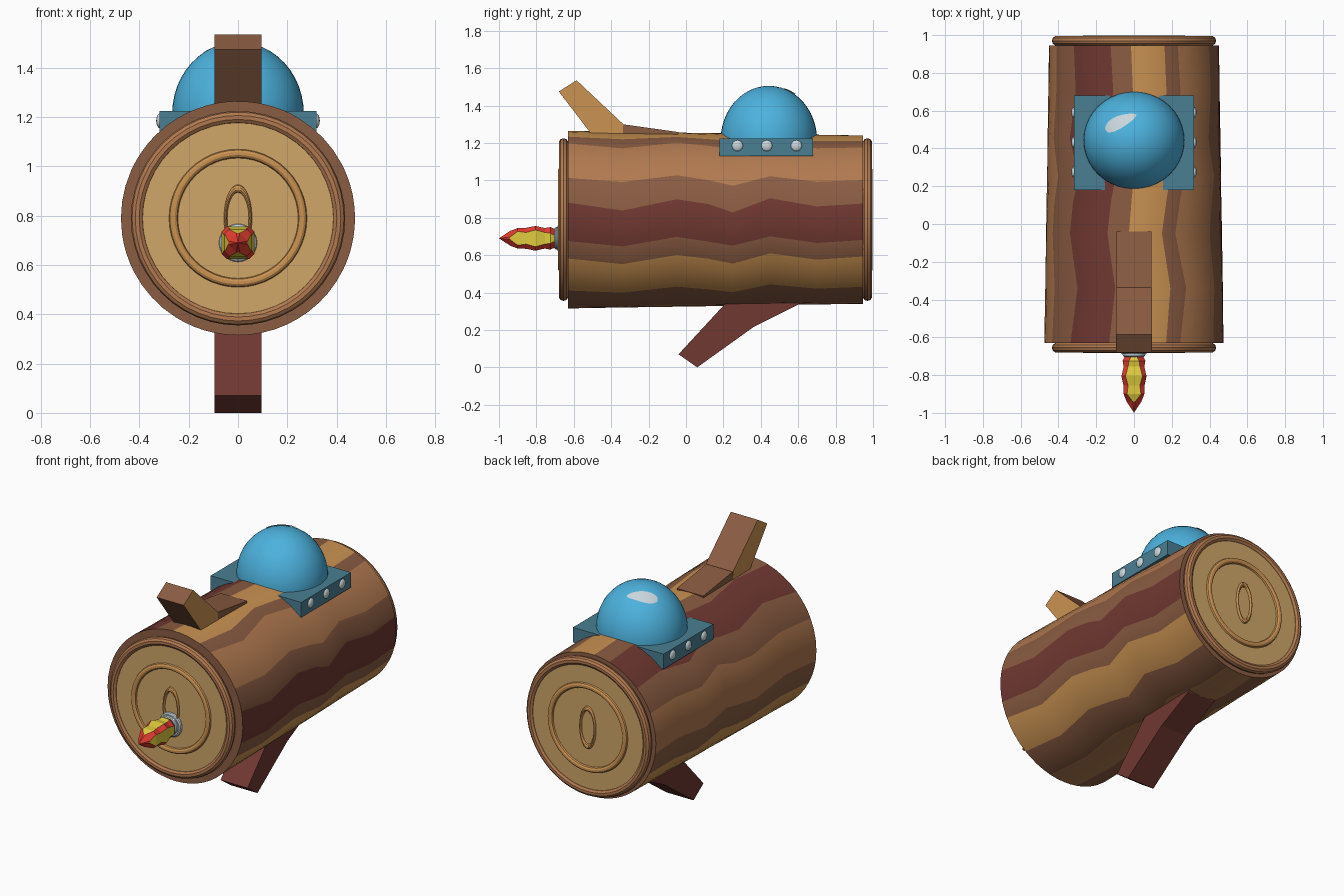
import bpy, bmesh, math, random
from mathutils import Vector

if "Cube" in bpy.data.objects:
    bpy.data.objects.remove(bpy.data.objects["Cube"], do_unlink=True)

random.seed(4)
AXIS_Z = 0.79


def material(name, rgb):
    lin = [(c / 255 / 12.92) if c < 11 else ((c / 255 + 0.055) / 1.055) ** 2.4 for c in rgb]
    m = bpy.data.materials.new(name)
    m.use_nodes = True
    m.diffuse_color = (*lin, 1)
    m.node_tree.nodes["Principled BSDF"].inputs["Base Color"].default_value = (*lin, 1)
    return m


maroon = material("maroon bark", (112, 56, 49))
brown = material("brown bark", (138, 92, 66))
rust = material("light brown bark", (178, 122, 80))
golden = material("golden wood", (203, 147, 82))
tan = material("tan cut wood", (208, 167, 106))
blue = material("sky blue", (76, 178, 222))
teal = material("dull teal", (74, 127, 146))
pale = material("pale metal", (200, 214, 220))
red = material("flame red", (226, 60, 48))
yellow = material("flame yellow", (224, 204, 62))


def finish(obj, name, mats, smooth=True):
    obj.name = obj.data.name = name
    for m in mats:
        obj.data.materials.append(m)
    if smooth:
        bpy.ops.object.select_all(action="DESELECT")
        obj.select_set(True)
        bpy.context.view_layer.objects.active = obj
        bpy.ops.object.shade_smooth_by_angle(angle=math.radians(35))
    return obj


def from_bmesh(bm, name, mats, smooth=True):
    bmesh.ops.recalc_face_normals(bm, faces=bm.faces[:])
    mesh = bpy.data.meshes.new(name)
    bm.to_mesh(mesh)
    bm.free()
    obj = bpy.data.objects.new(name, mesh)
    bpy.context.collection.objects.link(obj)
    return finish(obj, name, mats, smooth)


def ring(name, y, z, major, minor, mat, squeeze=1, depth=1):
    bpy.ops.mesh.primitive_torus_add(major_radius=major, minor_radius=minor, major_segments=48,
                                     minor_segments=10, location=(0, y, z), rotation=(math.pi / 2, 0, 0))
    obj = bpy.context.object
    obj.scale = (squeeze, 1, depth)
    return finish(obj, name, [mat])


def disc(name, y, z, radius, depth, mat):
    bpy.ops.mesh.primitive_cylinder_add(vertices=48, radius=radius, depth=depth, location=(0, y, z),
                                        rotation=(math.pi / 2, 0, 0))
    return finish(bpy.context.object, name, [mat])


def slab(name, outline, half_width, mats, side_index=0):
    """Side outline in (y, z) extruded across x."""
    bm = bmesh.new()
    a, b = [[bm.verts.new((x, y, z)) for y, z in outline] for x in (-half_width, half_width)]
    for side in (a, b):
        bm.faces.new(side).material_index = side_index
    for i in range(len(a)):
        j = (i + 1) % len(a)
        bm.faces.new((a[i], a[j], b[j], b[i]))
    return from_bmesh(bm, name, mats, False)


# Log: tapered tube with zigzag bark bands, angles measured from the top towards +x
bands = [(-2, 3), (21, 1), (31, 2), (62, 1), (79, 0), (104, 1), (116, 3), (143, 1), (168, 2),
         (192, 1), (212, 3), (243, 1), (262, 2), (294, 1), (315, 0), (344, 1)]
rows = [-0.63, -0.34, -0.05, 0.12, 0.25, 0.45, 0.7, 0.945]
zigzag = [0, 5, -3, 1, 6, -4, 2, 0]
shifts = [[z * random.uniform(0.5, 1.1) for z in zigzag] for _ in bands]
shifts[0] = [0.6 * s for s in shifts[0]]
STEPS = 4
bm = bmesh.new()
loops = []
for k, y in enumerate(rows):
    radius = 0.475 - 0.025 * (y - rows[0]) / (rows[-1] - rows[0])
    edges = [a + shifts[i][k] for i, (a, _) in enumerate(bands)]
    edges.append(edges[0] + 360)
    loop = []
    for lo, hi in zip(edges, edges[1:]):
        for s in range(STEPS):
            t = math.radians(lo + (hi - lo) * s / STEPS)
            loop.append(bm.verts.new((radius * math.sin(t), y, AXIS_Z + radius * math.cos(t))))
    loops.append(loop)
count = len(loops[0])
for a, b in zip(loops, loops[1:]):
    for i in range(count):
        j = (i + 1) % count
        bm.faces.new((a[i], a[j], b[j], b[i])).material_index = bands[i // STEPS][1]
for cap in (loops[0], loops[-1]):
    bm.faces.new(cap).material_index = 1
from_bmesh(bm, "log_bark", [maroon, brown, rust, golden])

# Cut ends with growth rings
for label, y, out in (("front", -0.63, -1), ("back", 0.945, 1)):
    disc(label + "_cut_face", y + out * 0.018, AXIS_Z, 0.405, 0.04, tan)
    ring(label + "_rim", y + out * 0.025, AXIS_Z, 0.409, 0.026, rust)
    ring(label + "_growth_ring", y + out * 0.038, AXIS_Z, 0.262, 0.018, golden, depth=0.9)
    ring(label + "_heart_ring", y + out * 0.038, AXIS_Z, 0.12, 0.016, golden, squeeze=0.42, depth=0.9)

# Branches
slab("top_branch_root", [(-0.04, 1.258), (-0.34, 1.3), (-0.42, 1.24), (-0.3, 1.18), (-0.05, 1.2)],
     0.093, [brown])
slab("top_branch_arm", [(-0.335, 1.3), (-0.585, 1.535), (-0.68, 1.475), (-0.47, 1.2), (-0.34, 1.2)],
     0.095, [brown, golden], 1)
slab("lower_branch", [(0.06, 0), (-0.04, 0.07), (0.2, 0.33), (0.3, 0.45), (0.7, 0.45), (0.6, 0.335),
                      (0.36, 0.215)], 0.095, [maroon])

# Canopy mount with rivets
bpy.ops.mesh.primitive_cube_add(size=1, location=(0, 0.43, 1.177))
mount = bpy.context.object
mount.scale = (0.636, 0.5, 0.095)
finish(mount, "canopy_mount", [teal], False)
for side in (-1, 1):
    for n, y in enumerate((0.275, 0.432, 0.59)):
        bpy.ops.mesh.primitive_uv_sphere_add(segments=16, ring_count=8, radius=0.03,
                                             location=(side * 0.317, y, 1.185))
        rivet = bpy.context.object
        rivet.scale.x = 0.5
        finish(rivet, f"rivet_{'right' if side < 0 else 'left'}_{n + 1}", [pale])

# Canopy dome
center, size = Vector((0, 0.443, 1.215)), Vector((0.267, 0.258, 0.29))
bm = bmesh.new()
bmesh.ops.create_uvsphere(bm, u_segments=40, v_segments=24, radius=1)
bmesh.ops.delete(bm, geom=[v for v in bm.verts if v.co.z < -0.3], context="VERTS")
for v in bm.verts:
    v.co = center + v.co * size
from_bmesh(bm, "canopy_dome", [blue])

# Glint: crescent plate hugging the dome
bm = bmesh.new()
pairs = []
for i in range(13):
    t = i / 12
    x = -0.57 + 0.62 * t
    mid = 0.24 + 0.27 * t
    half = 0.18 * math.sqrt(max(0, 1 - (2 * t - 1) ** 2)) * (1 - 0.55 * t) + 0.004
    pair = []
    for y in (mid - half, mid, mid + half):
        p = Vector((x, y, math.sqrt(1 - x * x - y * y))) * 1.015
        pair.append(bm.verts.new(center + p * size))
    pairs.append(pair)
for a, b in zip(pairs, pairs[1:]):
    for k in range(2):
        bm.faces.new((a[k], b[k], b[k + 1], a[k + 1]))
from_bmesh(bm, "dome_glint", [pale])

# Nozzle and flame
FLAME_Z = 0.69
disc("nozzle_base", -0.665, FLAME_Z, 0.06, 0.05, pale)
ring("nozzle_flange", -0.672, FLAME_Z, 0.062, 0.015, pale)
ring("nozzle_lip", -0.692, FLAME_Z, 0.048, 0.012, pale)
profile = [(-0.69, 0.045), (-0.725, 0.066), (-0.755, 0.063), (-0.805, 0.08), (-0.855, 0.064),
           (-0.9, 0.066), (-0.94, 0.04)]
spread = [12, 24, 30, 34, 29, 34, 10]
bm = bmesh.new()
loops = []
for (y, r), w in zip(profile, spread):
    angles = [math.radians(90 * q + s * w) for q in range(4) for s in (-1, 1)]
    loops.append([bm.verts.new((r * math.sin(a), y, FLAME_Z + r * math.cos(a))) for a in angles])
tip = bm.verts.new((0, -1, FLAME_Z))
for a, b in zip(loops, loops[1:]):
    for i in range(8):
        j = (i + 1) % 8
        bm.faces.new((a[i], a[j], b[j], b[i])).material_index = 1 - i % 2
for i in range(8):
    bm.faces.new((loops[-1][i], loops[-1][(i + 1) % 8], tip))
bm.faces.new(loops[0])
from_bmesh(bm, "flame", [red, yellow], False)
